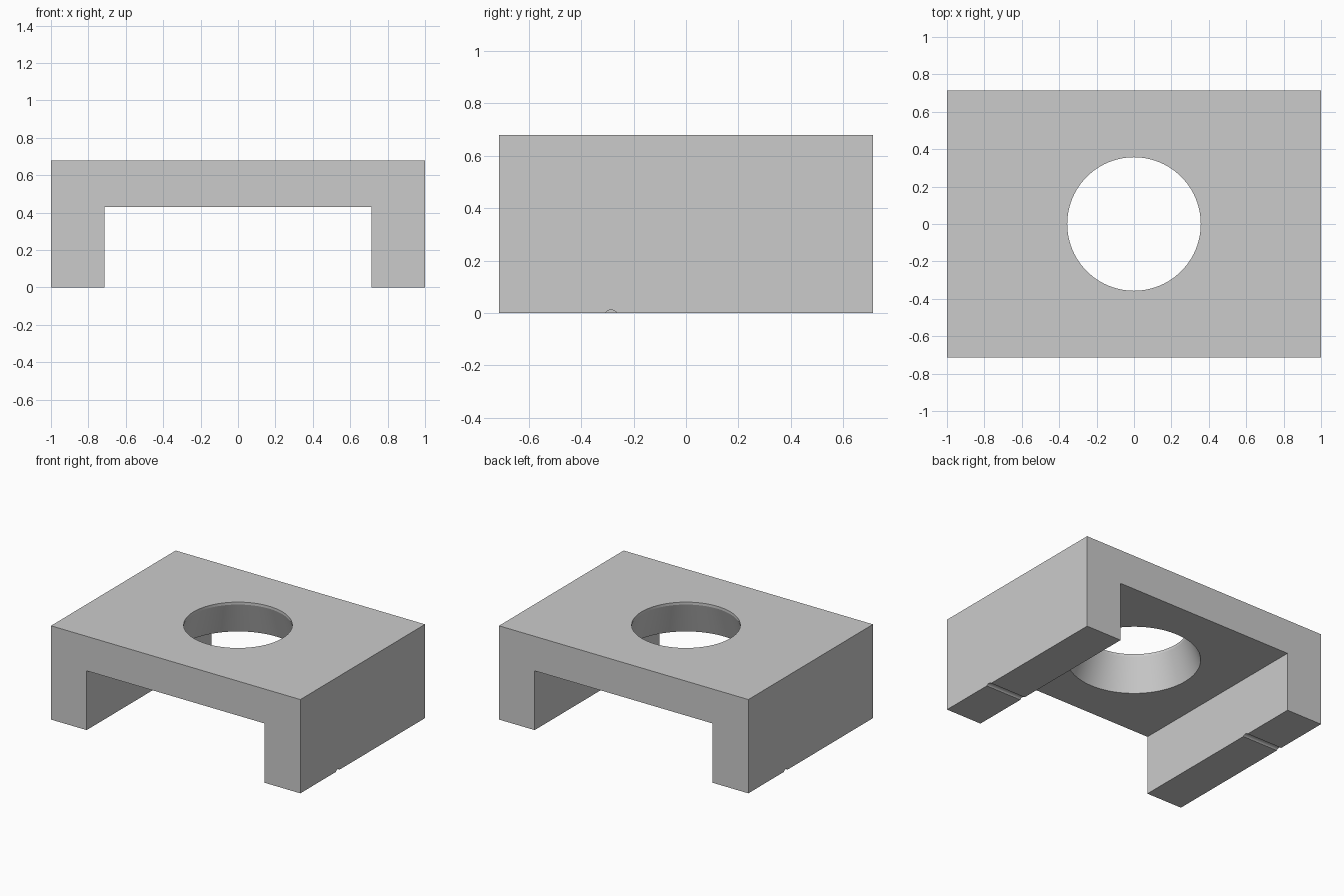
import bpy
import bmesh
import math
from mathutils import Matrix

cube = bpy.data.objects.get("Cube")
if cube:
    bpy.data.objects.remove(cube, do_unlink=True)

HALF_DEPTH = 0.714
HEIGHT = 0.68
UNDERSIDE = 0.43
INNER = 0.714

grey = bpy.data.materials.new("plain grey")
grey.use_nodes = True
grey.diffuse_color = (0.6, 0.6, 0.6, 1)
grey.node_tree.nodes["Principled BSDF"].inputs["Base Color"].default_value = (0.6, 0.6, 0.6, 1)


def make_object(name, bm):
    bmesh.ops.recalc_face_normals(bm, faces=bm.faces)
    mesh = bpy.data.meshes.new(name)
    bm.to_mesh(mesh)
    bm.free()
    mesh.materials.append(grey)
    obj = bpy.data.objects.new(name, mesh)
    bpy.context.collection.objects.link(obj)
    return obj


def extruded_profile(name, points, half_depth):
    bm = bmesh.new()
    face = bm.faces.new([bm.verts.new((x, -half_depth, z)) for x, z in points])
    new = bmesh.ops.extrude_face_region(bm, geom=[face])["geom"]
    verts = [v for v in new if isinstance(v, bmesh.types.BMVert)]
    bmesh.ops.translate(bm, vec=(0, 2 * half_depth, 0), verts=verts)
    return make_object(name, bm)


def lathe(name, points, steps):
    bm = bmesh.new()
    verts = [bm.verts.new((r, 0, z)) for r, z in points]
    edges = [bm.edges.new(pair) for pair in zip(verts, verts[1:])]
    bmesh.ops.spin(bm, geom=verts + edges, cent=(0, 0, 0), axis=(0, 0, 1),
                   angle=math.tau, steps=steps, use_duplicate=False)
    bmesh.ops.remove_doubles(bm, verts=bm.verts, dist=0.0001)
    return make_object(name, bm)


def cross_rod(name, x, y, z, radius, length):
    bm = bmesh.new()
    place = Matrix.Translation((x, y, z)) @ Matrix.Rotation(math.pi / 2, 4, "Y")
    bmesh.ops.create_cone(bm, cap_ends=True, segments=48, radius1=radius,
                          radius2=radius, depth=length, matrix=place)
    return make_object(name, bm)


# Bridge body: a top plate standing on two side legs
half = [(0, HEIGHT), (1, HEIGHT), (1, 0), (INNER, 0), (INNER, UNDERSIDE)]
outline = half[1:] + [(-x, z) for x, z in reversed(half[1:])]
body = extruded_profile("bridge_body", outline, HALF_DEPTH)

# Round hole: thin straight rim at the top, flaring towards the underside
cutters = [lathe("hole_cutter", [(0, 0.40), (0.447, 0.40), (0.357, 0.662),
                                 (0.357, 0.75), (0, 0.75)], 96)]

# Shallow round grooves across the feet, placed at opposite ends
for side, label in ((1, "left"), (-1, "right")):
    cutters.append(cross_rod(label + "_groove_cutter", side * 0.857,
                             side * -0.286, -0.0165, 0.0275, 0.4))

bpy.context.view_layer.objects.active = body
body.select_set(True)
for cutter in cutters:
    cutter.hide_render = True
    mod = body.modifiers.new(cutter.name, "BOOLEAN")
    mod.operation = "DIFFERENCE"
    mod.solver = "EXACT"
    mod.object = cutter
    bpy.ops.object.modifier_apply(modifier=mod.name)
    bpy.data.objects.remove(cutter, do_unlink=True)

bpy.ops.object.shade_smooth_by_angle(angle=math.radians(15))
